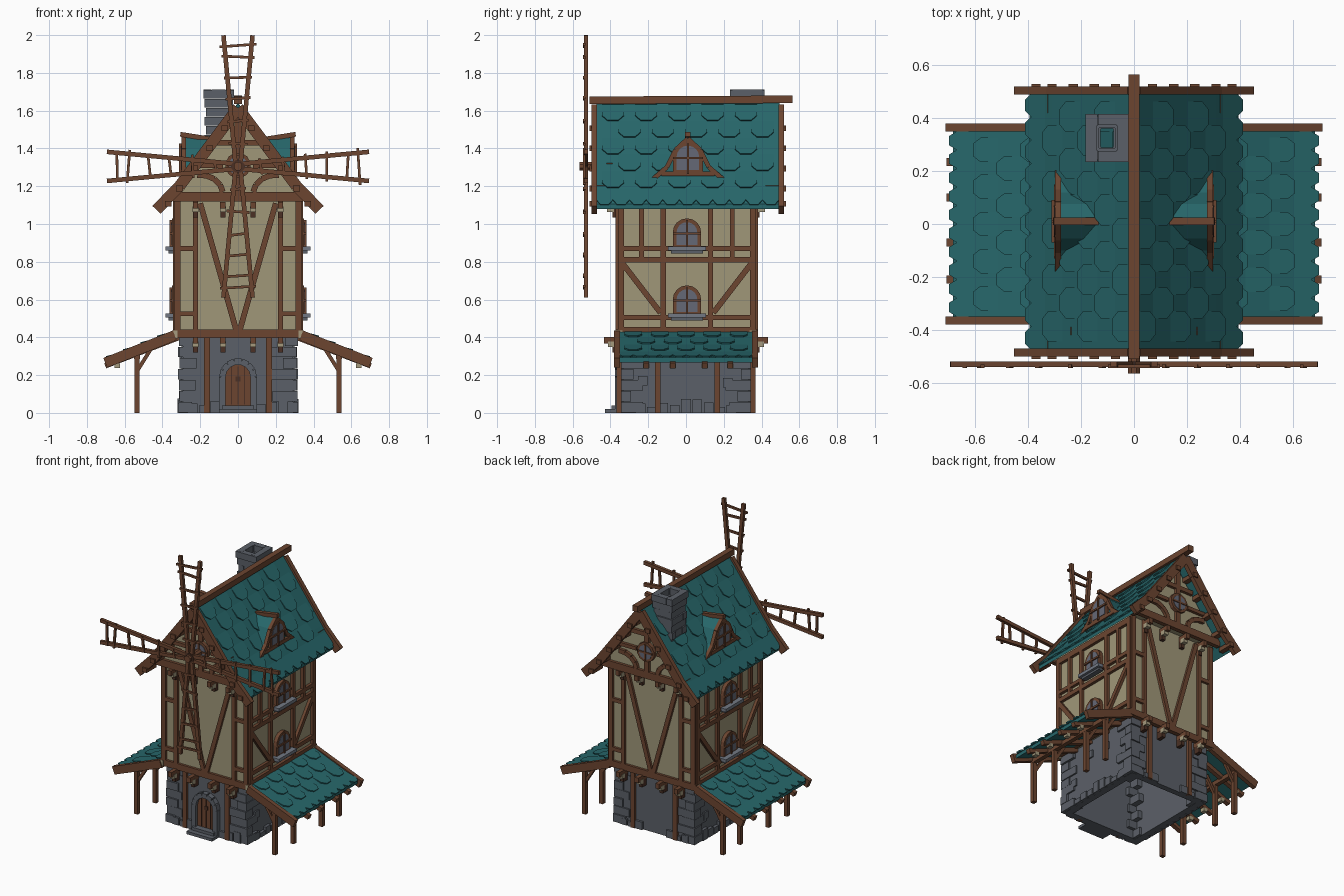
import bpy, bmesh, math, random
from mathutils import Vector as V, Matrix

random.seed(4)
cube = bpy.data.objects.get("Cube")
if cube:
    bpy.data.objects.remove(cube)

COLOURS = {"wood": (0.15, 0.06, 0.03), "dark_wood": (0.07, 0.03, 0.018),
           "teal_tile": (0.02, 0.135, 0.145), "plaster": (0.35, 0.31, 0.19),
           "stone": (0.105, 0.117, 0.138), "glass": (0.13, 0.14, 0.18),
           "pale_trim": (0.38, 0.33, 0.21), "light_stone": (0.17, 0.19, 0.23)}
MATS = {}
for key, rgb in COLOURS.items():
    m = bpy.data.materials.new(key)
    m.use_nodes = True
    m.diffuse_color = (*rgb, 1)
    m.node_tree.nodes["Principled BSDF"].inputs["Base Color"].default_value = (*rgb, 1)
    MATS[key] = m

X, Y, Z = V((1, 0, 0)), V((0, 1, 0)), V((0, 0, 1))
parts = {}


def mesh(part, mat):
    return parts.setdefault(part, (bmesh.new(), mat))[0]


def box(part, mat, c, size):
    bmesh.ops.create_cube(mesh(part, mat), size=1,
                          matrix=Matrix.Translation(c) @ Matrix.Diagonal((*size, 1)))


def beam(part, mat, p, q, w, t, n=Y):
    """Straight bar from p to q: t thick along n, w wide across it."""
    p, q = V(p), V(q)
    d = (q - p).normalized()
    if abs(d.dot(n)) > 0.99:
        n = Z
    side = n.cross(d).normalized()
    n = d.cross(side)
    rot = Matrix((d * (q - p).length, side * w, n * t)).transposed().to_4x4()
    bmesh.ops.create_cube(mesh(part, mat), size=1, matrix=Matrix.Translation((p + q) / 2) @ rot)


def prism(part, mat, pts, push):
    bm = mesh(part, mat)
    face = bm.faces.new([bm.verts.new(p) for p in pts])
    ext = bmesh.ops.extrude_face_region(bm, geom=[face], use_keep_orig=True)
    bmesh.ops.translate(bm, vec=push, verts=[v for v in ext["geom"] if isinstance(v, bmesh.types.BMVert)])


def disc(part, mat, o, u, push, r, n=12):
    prism(part, mat, [o + (u * math.cos(a) + Z * math.sin(a)) * r
                      for a in (math.tau * (i + .5) / n for i in range(n))], push)


def arch_points(o, u, w, h):
    arc = [math.pi * i / 8 for i in range(9)]
    return [o - u * w, o + u * w] + [o + u * w * math.cos(a) + Z * (h - w + w * math.sin(a)) for a in arc]


def window(o, u, n, w, h):
    """Arched window: frame, pane and glazing bars stacked outwards."""
    prism("window_frames", "wood", arch_points(o, u, w, h), n * .025)
    prism("window_panes", "glass", arch_points(o + Z * .02, u, w - .02, h - .04), n * .028)
    c = o + n * .03
    beam("window_bars", "wood", c, c + Z * (h - .01), .012, .014, n)
    beam("window_bars", "wood", c - u * w + Z * h * .5, c + u * w + Z * h * .5, .012, .014, n)


def slope(part, prof, s, y0, y1, rows, pitch):
    """Roof slab following a profile, with rows of overlapping pointed tiles."""
    pts = [V((s * x, 0, z)) for x, z in prof]
    prism(part, "teal_tile", [p + Y * y0 for p in pts] +
          [p + Y * y0 - Z * .025 for p in reversed(pts)], Y * (y1 - y0))
    lens = [(b - a).length for a, b in zip(pts, pts[1:])]
    step = sum(lens) / rows

    def at(t):
        for a, b, l in zip(pts, pts[1:], lens):
            if t <= l or b is pts[-1]:
                return a + (b - a) * t / l
            t -= l
    for k in range(rows):
        last = k == rows - 1
        gap = pitch / 2 if last else pitch
        a, b = at(k * step), at((k + 1) * step + .01)
        d = b - a
        up = V((-s * d.z * s, 0, d.x * s)).normalized()
        up.x *= s
        wide = gap / 2 if last else pitch * .33
        y = y0 + gap / 2 + (pitch / 2 if k % 2 and not last else 0)
        while y < y1 - gap * .3:
            out = [(-1, 0), (1, 0), (1, .72), (.5, 1), (-.5, 1), (-1, .72)]
            prism(part, "teal_tile", [a + d * e + up * (.014 * e - .009) + Y * min(max(y + wide * f, y0), y1)
                                      for f, e in out], up * .008)
            y += gap


# Stone ground floor, open underneath, with rough corner blocks
for s in (-1, 1):
    box("stone_walls", "stone", (s * .28, 0, .205), (.04, .66, .41))
    box("stone_walls", "stone", (0, s * .32, .205), (.58, .04, .41))
    for f in (-1, 1):
        z = 0
        for k in range(7):
            h = .41 / 7
            a, b = (.13, .07) if k % 2 else (.08, .13)
            a, b = a + random.uniform(-.015, .015), b + random.uniform(-.015, .015)
            ox, oy = .32 - random.uniform(0, .012), .355 - random.uniform(0, .012)
            box("corner_blocks", "stone", (s * (ox - a / 2), f * (oy - b / 2), z + h / 2), (a, b, h - .004))
            z += h
    for k in range(9):
        h = random.uniform(.03, .08)
        box("footing_stones", "stone", (s * .295, -.24 + k * .06, h / 2), (.05, .052, h))
        if abs(k - 4) > 1:
            box("footing_stones", "stone", (-.24 + k * .06, s * .335, h / 2), (.052, .04, h))
    for y, z in ((-.23, .17), (-.07, .31), (.22, .16), (.09, .3)):
        box("wall_stones", "stone", (s * .3, y, z), (.02, .05, .05))

# Door, arch stones and steps
front = V((0, -.335, 0))
prism("door", "wood", arch_points(front + Z * .04, X, .07, .23), Y * -.018)
for x in (-.035, 0, .035):
    box("door_gaps", "dark_wood", (x, -.354, .145), (.005, .006, .2))
disc("door_peephole", "dark_wood", V((0, -.353, .18)), X, Y * -.006, .018, 4)
arc = [V((.083, -.35, .02)), V((.083, -.35, .11)), V((.083, -.35, .19))]
arc += [V((.083 * math.cos(a), -.35, .19 + .083 * math.sin(a))) for a in (math.pi * i / 7 for i in range(1, 7))]
arc += [V((-p.x, p.y, p.z)) for p in reversed(arc[:3])]
for a, b in zip(arc, arc[1:]):
    beam("door_arch", "stone", a, b, .034, .05)
for d, w, h in ((.09, .1, .02), (.055, .085, .04)):
    box("door_steps", "stone", (0, -.34 - d / 2, h / 2), (2 * w, d, h))

# Plastered upper floors and overhanging gables
box("upper_walls", "plaster", (0, .005, .78), (.65, .72, .74))
prism("gable_walls", "plaster", [V((x, -.4, z)) for x, z in
      ((-.325, 1.13), (.325, 1.13), (.325, 1.17), (0, 1.59), (-.325, 1.17))], Y * .82)

# Timber framing, front and back
for f in (-1, 1):
    y, g = .005 + f * .362, .01 + f * .415

    def bar(a, b, w=.03, yy=y):
        beam("end_timbers", "wood", (a[0], yy, a[1]), (b[0], yy, b[1]), w, .03)
    bar((-.345, .42), (.345, .42), .045)
    bar((-.345, 1.145), (.345, 1.145), .05, g)
    bar((0, 1.17), (0, 1.58), .035, g)
    bar((-.12, 1.43), (.12, 1.43), .03, g)
    for s in (-1, 1):
        bar((s * .32, .41), (s * .32, 1.13), .032)
        bar((s * .225, .44), (s * .225, 1.13), .028)
        bar((s * .2, 1.11), (s * .01, .44), .03)
        bar((s * .165, 0), (s * .165, .41), .032, f * .345)
        for z in (.525, .87):
            bar((s * .225, z), (s * .32, z), .026)
        bar((s * .08, 1.31), (s * .24, 1.31), .025, g)
        curve = [(s * (.2 - .12 * math.cos(a)), 1.16 + .1 * math.sin(a)) for a in (.1, .5, .9, 1.3, 1.7)]
        for a, b in zip(curve, curve[1:]):
            bar(a, b, .03, g)
        # Corbels under each overhang
        for x in (s * .225, s * .08):
            for z, reach in ((.385, .435), (1.1, .44)):
                box("corbels", "wood", (x, f * (reach + .3) / 2, z), (.028, reach - .3, .035))
                box("corbel_braces", "dark_wood", (x, f * .365, z - .04), (.026, .05, .05))
                box("corbel_caps", "pale_trim", (x, f * (reach - .04), z - .022), (.032, .035, .03))
        box("corner_caps", "pale_trim", (s * .335, f * .355, .415), (.03, .035, .04))
        # Flared barge boards with purlin ends
        edge = [(0, 1.615), (s * .31, 1.2), (s * .432, 1.075)]
        for a, b in zip(edge, edge[1:]):
            beam("barge_boards", "wood", (a[0], .01 + f * .495, a[1]), (b[0], .01 + f * .495, b[1]), .06, .03)
        for x in (.07, .15, .23, .31, .37):
            z = 1.6 - x * 1.33
            box("purlin_ends", "wood", (s * x, .01 + f * .465, z), (.035, .11, .03))
    # Round gable window
    o = V((0, g, 1.31))
    disc("round_window_frame", "wood", o, X, Y * f * .025, .068)
    disc("round_window_pane", "glass", o, X, Y * f * .028, .05)
    for u in (X, Z):
        beam("round_window_bars", "wood", o - u * .055 + Y * f * .028, o + u * .055 + Y * f * .028, .012, .012)

# Main roof and ridge
for s in (-1, 1):
    slope("main_roof", [(0, 1.64), (.31, 1.225), (.395, 1.105)], s, -.475, .495, 6, .176)
beam("ridge_beam", "wood", (0, -.51, 1.655), (0, .565, 1.66), .04, .04)

for s in (-1, 1):
    n = X * s
    # Side wall timbers and windows
    x = s * .33

    def rail(a, b, w=.03):
        beam("side_timbers", "wood", (x, *a), (x, *b), w, .03, X)
    for z, w in ((.43, .05), (.505, .028), (.81, .03), (.87, .026), (1.1, .04)):
        rail((-.355, z), (.365, z), w)
    for f in (-1, 1):
        rail((.005 + f * .35, .41), (.005 + f * .35, 1.12), .032)
        rail((.005 + f * .125, .44), (.005 + f * .125, 1.12), .028)
        rail((.005 + f * .24, .81), (.005 + f * .24, 1.12), .026)
        rail((.005 + f * .34, .79), (.005 + f * .14, .53))
    for z in (.515, .87):
        window(V((s * .325, .005, z)), Y, n, .075, .16)
        box("window_sills", "light_stone", (s * .357, .005, z), (.055, .2, .022))
        box("sill_brackets", "stone", (s * .35, .005, z - .018), (.035, .17, .015))

    # Dormer with bell-shaped roof
    half = [(.185, 1.245), (.11, 1.31), (.065, 1.4), (0, 1.46)]
    bell = [(.01 + y, z) for y, z in half] + [(.01 - y, z) for y, z in reversed(half[:-1])]
    prism("dormer_roofs", "teal_tile", [V((s * .285, y, z)) for y, z in bell], n * -.2)
    for a, b in zip(bell, bell[1:]):
        beam("dormer_boards", "wood", (s * .287, a[0], a[1] - .008), (s * .287, b[0], b[1] - .008), .024, .024, X)
    beam("dormer_sills", "wood", (s * .287, -.13, 1.265), (s * .287, .15, 1.265), .024, .03, X)
    window(V((s * .275, .01, 1.265)), Y, n, .08, .17)
    beam("dormer_ridges", "wood", (s * .115, .01, 1.445), (s * .305, .01, 1.475), .025, .028)

    # Lean-to roof on posts
    slope("lean_to_roofs", [(.325, .437), (.685, .292)], s, -.35, .35, 4, .14)
    for y in (-.365, .365):
        beam("lean_to_edges", "wood", (s * .335, y, .41), (s * .703, y, .265), .055, .03)
    for y in (-.21, -.07, .1, .235):
        beam("lean_to_rafters", "wood", (s * .3, y, .405), (s * .703, y, .25), .03, .03)
        box("rafter_caps", "pale_trim", (s * .64, y, .25), (.03, .034, .025))
    beam("lean_to_plates", "wood", (s * .535, -.37, .3), (s * .535, .37, .3), .03, .03)
    for y in (-.355, -.15, .165, .355):
        box("lean_to_posts", "wood", (s * .535, y, .155), (.028, .028, .31))
        beam("lean_to_struts", "wood", (s * .535, y, .22), (s * .46, y, .34), .02, .02)

# Hollow stone chimney
for k in range(7):
    z, e = 1.4 + k * .048, random.uniform(-.005, .005) + (.006 if k > 4 else 0)
    a, b = (.15, .08) if k % 2 else (.07, .16)
    for s in (-1, 1):
        box("chimney", "stone", (-.102 + s * (.05 + e), .325, z), (.042, b, .046))
        box("chimney", "stone", (-.102, .325 + s * (.06 + e), z), (a, .042, .046))
        for f in (-1, 1):
            box("chimney", "stone", (-.102 + s * (.048 + e), .325 + f * (.058 + e), z), (.045, .045, .045))

# Sails: four ladder frames on a hub
hub = V((0, -.53, 1.305))
disc("sail_axle", "wood", V((0, -.565, 1.305)), X, Y * .2, .024, 8)
disc("sail_collar", "dark_wood", V((0, -.545, 1.305)), X, Y * .025, .036, 8)
for k in range(4):
    a = k * math.pi / 2
    out, side = V((math.cos(a), 0, math.sin(a))), V((-math.sin(a), 0, math.cos(a)))
    for s in (-1, 1):
        beam("sail_rails", "wood", hub + side * s * .012, hub + out * .694 + side * s * .077, .024, .022)
    for r in (.12, .24, .36, .47, .58, .64):
        w = .012 + .094 * r + random.uniform(.008, .028)
        tilt = out * random.uniform(-.008, .008)
        c = hub + out * r - Y * .008
        beam("sail_rungs", "wood", c - side * w + tilt, c + side * w - tilt, .014, .014)

# Turn every collected part into an object
for name, (bm, mat) in parts.items():
    bmesh.ops.recalc_face_normals(bm, faces=bm.faces)
    data = bpy.data.meshes.new(name)
    bm.to_mesh(data)
    bm.free()
    data.materials.append(MATS[mat])
    bpy.context.collection.objects.link(bpy.data.objects.new(name, data))
